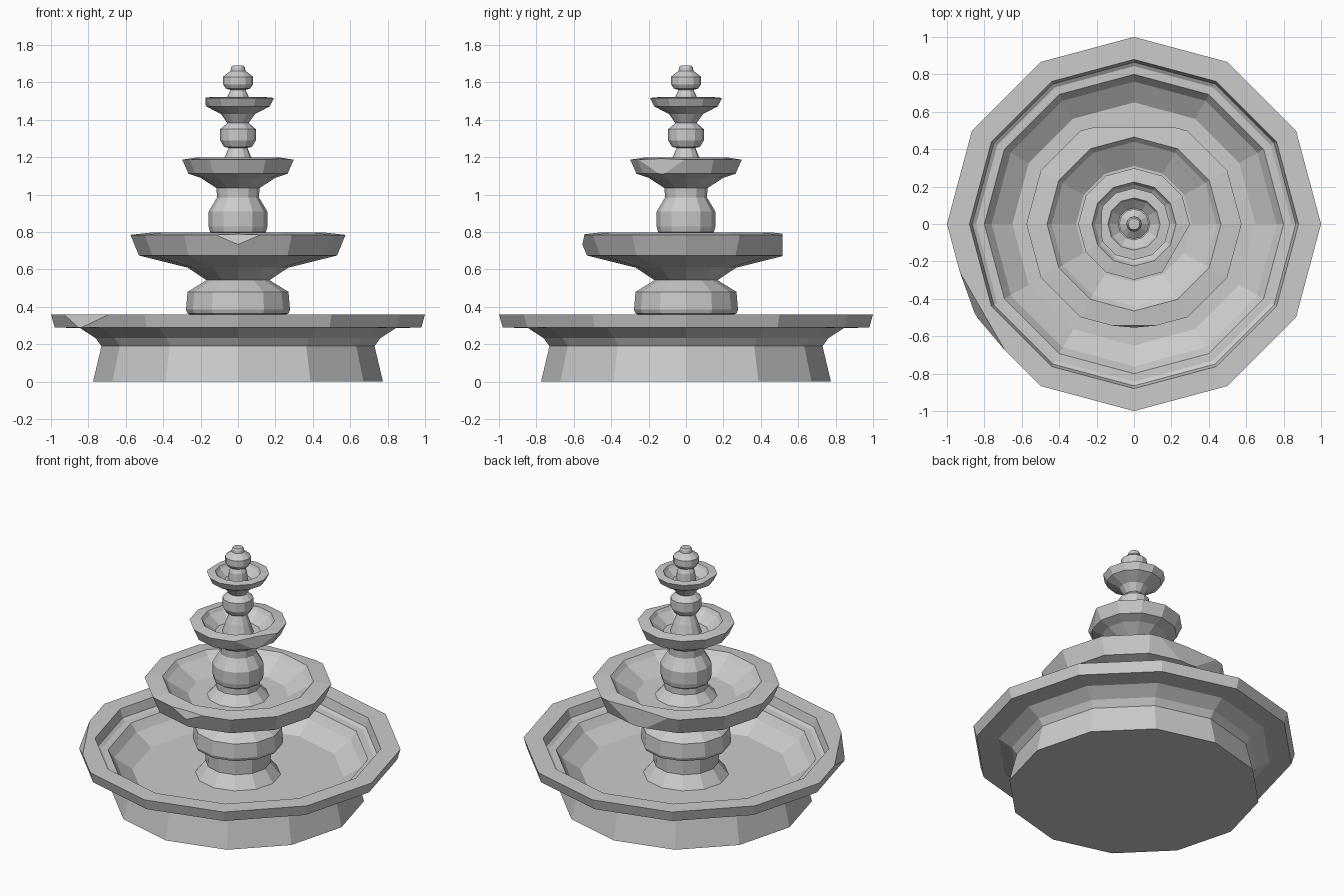
import bpy, bmesh
from math import sin, cos, pi, radians

if "Cube" in bpy.data.objects:
    bpy.data.objects.remove(bpy.data.objects["Cube"])

SIDES = 12


def lathe(name, profile, chips=()):
    """Revolve (radius, z) points into a capped faceted solid, then knock off corners.
    Each chip is (angle, radius, z, tilt): a cutting plane facing outward."""
    bm = bmesh.new()
    rings = [[bm.verts.new((r * cos(2 * pi * i / SIDES), r * sin(2 * pi * i / SIDES), z))
              for i in range(SIDES)] for r, z in profile]
    for a, b in zip(rings, rings[1:]):
        for i in range(SIDES):
            j = (i + 1) % SIDES
            bm.faces.new((a[i], a[j], b[j], b[i]))
    bm.faces.new(rings[0][::-1])
    bm.faces.new(rings[-1])
    for angle, r, z, tilt in chips:
        a, t = radians(angle), radians(tilt)
        cut = bmesh.ops.bisect_plane(
            bm, geom=bm.verts[:] + bm.edges[:] + bm.faces[:], clear_outer=True,
            plane_co=(r * cos(a), r * sin(a), z),
            plane_no=(cos(a) * cos(t), sin(a) * cos(t), sin(t)))
        rim = [e for e in cut["geom_cut"] if isinstance(e, bmesh.types.BMEdge)]
        bmesh.ops.holes_fill(bm, edges=rim, sides=0)
    bmesh.ops.recalc_face_normals(bm, faces=bm.faces[:])
    mesh = bpy.data.meshes.new(name)
    bm.to_mesh(mesh)
    bm.free()
    obj = bpy.data.objects.new(name, mesh)
    bpy.context.collection.objects.link(obj)
    return obj


# Ground basin with a broad overhanging rim
lathe("basin", [(.775, 0), (.73, .19), (.80, .285), (.98, .29), (1, .36),
                (.88, .36), (.865, .30), (.65, .16)],
      chips=[(210, .935, .36, 30)])

# Pedestal standing in the basin
lathe("lower_column", [(.27, .15), (.20, .24), (.205, .34), (.27, .365), (.278, .385),
                       (.27, .48), (.165, .545)])

# Large bowl: back corner broken flat, small chip in front
lathe("large_bowl", [(.165, .54), (.27, .61), (.53, .675), (.575, .785),
                     (.465, .797), (.44, .77), (.31, .69)],
      chips=[(90, .515, .75, 0), (-90, .543, .785, 12)])

lathe("middle_column", [(.20, .68), (.135, .75), (.135, .79), (.15, .80), (.157, .83),
                        (.157, .91), (.112, .985)])

# Medium bowl with one broken corner
lathe("medium_bowl", [(.112, .98), (.115, 1.035), (.20, 1.09), (.265, 1.112), (.298, 1.187),
                      (.225, 1.198), (.21, 1.175), (.14, 1.12)],
      chips=[(-30, .26, 1.15, 0)])

lathe("upper_column", [(.10, 1.11), (.075, 1.19), (.05, 1.25), (.075, 1.255), (.095, 1.29),
                       (.095, 1.35), (.055, 1.385)])

# Small bowl
lathe("small_bowl", [(.055, 1.38), (.09, 1.43), (.17, 1.472), (.192, 1.517),
                     (.14, 1.522), (.13, 1.505), (.085, 1.465)],
      chips=[(180, .174, 1.49, 0)])

# Finial spout
lathe("finial", [(.062, 1.46), (.055, 1.53), (.04, 1.56), (.065, 1.567), (.08, 1.59),
                 (.08, 1.63), (.04, 1.662), (.037, 1.68), (.03, 1.69)])
